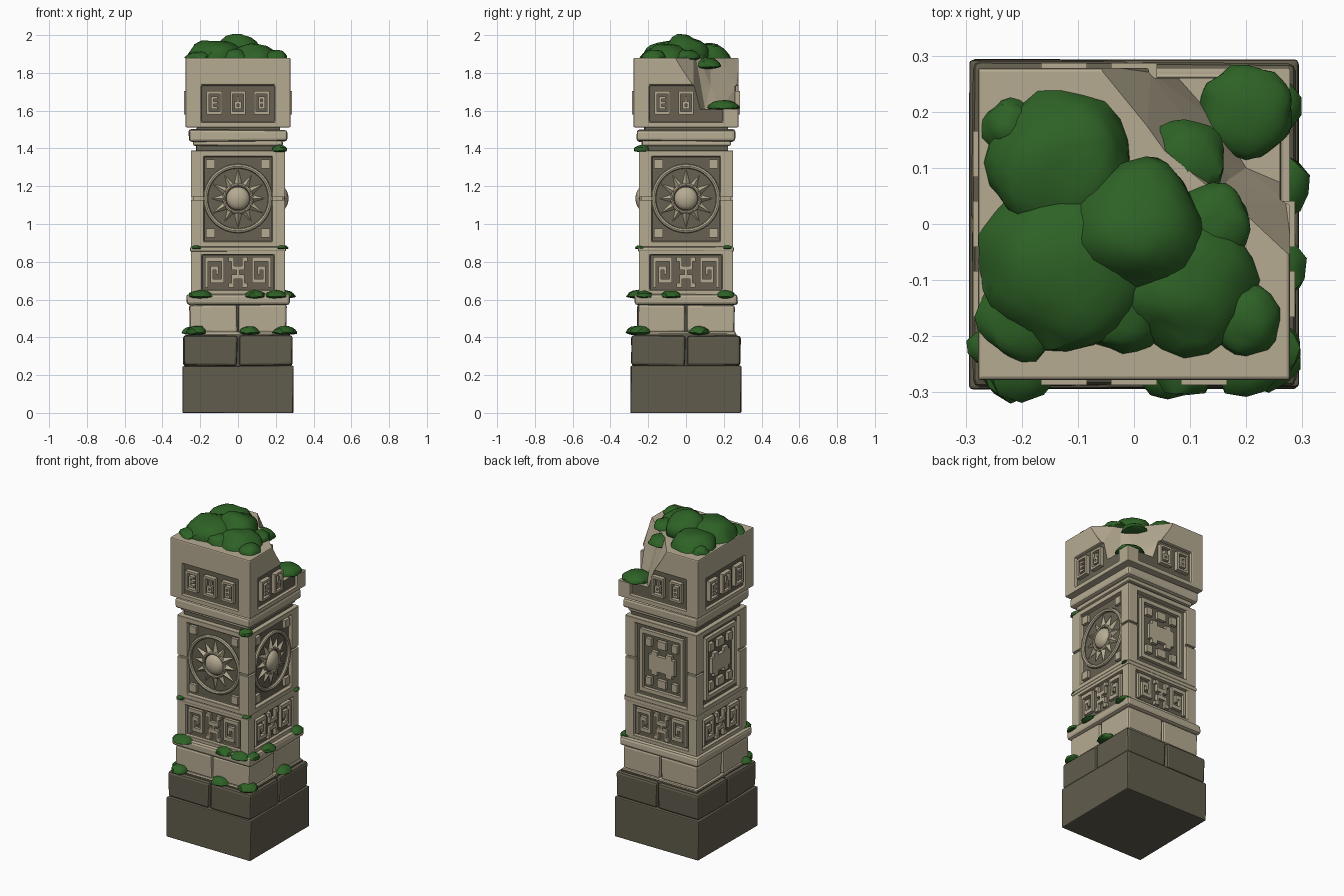
import bpy, bmesh, math, random
from mathutils import Matrix, Vector, noise

random.seed(4)
if "Cube" in bpy.data.objects:
    bpy.data.objects.remove(bpy.data.objects["Cube"], do_unlink=True)


def material(name, rgb):
    m = bpy.data.materials.new(name)
    m.use_nodes = True
    m.diffuse_color = (*rgb, 1)
    node = next(n for n in m.node_tree.nodes if n.type == 'BSDF_PRINCIPLED')
    node.inputs["Base Color"].default_value = (*rgb, 1)
    return m


STONE = material("pale stone", (0.47, 0.41, 0.29))
RECESS = material("shaded stone", (0.135, 0.12, 0.083))
BASE = material("dark base stone", (0.118, 0.107, 0.073))
MOSS = material("moss green", (0.027, 0.122, 0.019))


def turn(k):
    return Matrix.Rotation(k * math.pi / 2, 4, 'Z')


def finish(bm, name, mats, bevel=0, smooth=False):
    bmesh.ops.recalc_face_normals(bm, faces=bm.faces[:])
    mesh = bpy.data.meshes.new(name)
    bm.to_mesh(mesh)
    bm.free()
    ob = bpy.data.objects.new(name, mesh)
    bpy.context.collection.objects.link(ob)
    for m in mats:
        mesh.materials.append(m)
    bpy.ops.object.select_all(action='DESELECT')
    ob.select_set(True)
    bpy.context.view_layer.objects.active = ob
    if bevel:
        mod = ob.modifiers.new("worn edges", 'BEVEL')
        mod.width, mod.segments, mod.limit_method = bevel, 2, 'ANGLE'
        bpy.ops.object.modifier_apply(modifier=mod.name)
    if smooth:
        bpy.ops.object.shade_smooth_by_angle(angle=math.radians(35))
    return ob


def add_box(bm, lo, hi, jitter=0.0):
    lo, hi = Vector(lo), Vector(hi)
    mat = Matrix.Translation((lo + hi) / 2) @ Matrix.Diagonal((*(hi - lo), 1))
    for v in bmesh.ops.create_cube(bm, size=1, matrix=mat)["verts"]:
        v.co += Vector([random.uniform(-jitter, jitter) for _ in range(3)])


def slab(name, half, z0, z1, mat=STONE, bevel=0.01, jitter=0.003):
    bm = bmesh.new()
    add_box(bm, (-half, -half, z0), (half, half, z1), jitter)
    return finish(bm, name, [mat], bevel)


def block_row(name, half, z0, z1, mat, bevel):
    # four corner blocks with a joint in the middle of each side
    bm = bmesh.new()
    add_box(bm, (0.004, 0.004, z0), (half, half, z1), 0.003)
    for k in (1, 2, 3):
        part = bmesh.new()
        add_box(part, (0.004, 0.004, z0), (half, half, z1), 0.003)
        part.transform(turn(k))
        tmp = bpy.data.meshes.new("tmp")
        part.to_mesh(tmp)
        part.free()
        bm.from_mesh(tmp)
        bpy.data.meshes.remove(tmp)
    return finish(bm, name, [mat], bevel)


def panel_block(name, half, z0, z1, width, p0, p1, depth):
    # square block with a sunken panel on each side
    bm = bmesh.new()
    add_box(bm, (-half, -half, z0), (half, half, z1))
    for k in range(4):
        rot, out = turn(k), turn(k) @ Vector((0, -1, 0))
        face = max(bm.faces, key=lambda f: f.normal.dot(out) * f.calc_area())
        bmesh.ops.inset_individual(bm, faces=[face], thickness=0.03)
        for v in face.verts:
            u = (rot.inverted() @ v.co).x
            z = p1 if v.co.z > (z0 + z1) / 2 else p0
            v.co = rot @ Vector((math.copysign(width, u), -half, z))
        floor = bmesh.ops.extrude_discrete_faces(bm, faces=[face])["faces"][0]
        for v in floor.verts:
            v.co -= out * depth
        floor.material_index = 1
        bm.normal_update()
    return finish(bm, name, [STONE, RECESS], 0.006)


def carve(ob, cutter):
    cutter.hide_render = True
    mod = ob.modifiers.new("cut", 'BOOLEAN')
    mod.object, mod.operation, mod.solver, mod.use_self = cutter, 'DIFFERENCE', 'EXACT', True
    bpy.context.view_layer.objects.active = ob
    bpy.ops.object.modifier_apply(modifier=mod.name)
    bpy.data.objects.remove(cutter, do_unlink=True)


def relief(name, art, k, u, z, w, h, floor, top):
    # raised pattern from a small character grid
    rows = art.split()
    cw, ch = w / len(rows[0]), h / len(rows)
    bm = bmesh.new()
    for r, row in enumerate(rows):
        for c, cell in enumerate(row):
            if cell == "#":
                x, y = u - w / 2 + c * cw, z + h / 2 - r * ch
                corners = ((x, y), (x, y - ch), (x + cw, y - ch), (x + cw, y))
                bm.faces.new([bm.verts.new((a, -floor, b)) for a, b in corners])
    bmesh.ops.remove_doubles(bm, verts=bm.verts[:], dist=0.0005)
    ext = bmesh.ops.extrude_face_region(bm, geom=bm.faces[:])["geom"]
    for v in ext:
        if isinstance(v, bmesh.types.BMVert):
            v.co.y = -top
    bm.transform(turn(k))
    return finish(bm, name, [STONE])


# Stacked masonry
slab("base_block", 0.292, 0, 0.248, BASE, 0.006)
slab("base_core", 0.265, 0.2, 0.42, BASE, 0)
block_row("base_upper_blocks", 0.288, 0.25, 0.41, BASE, 0.014)
slab("plinth_core", 0.235, 0.4, 0.58, RECESS, 0)
slab("plinth_ledge", 0.262, 0.408, 0.43)
block_row("plinth_blocks", 0.256, 0.425, 0.572, STONE, 0.012)
slab("plinth_cap", 0.273, 0.57, 0.628, bevel=0.015)
panel_block("lower_frieze", 0.25, 0.625, 0.868, 0.19, 0.65, 0.838, 0.02)
slab("frieze_cap", 0.254, 0.855, 0.878, bevel=0.006, jitter=0.001)
shaft = panel_block("shaft", 0.25, 0.878, 1.39, 0.18, 0.907, 1.357, 0.025)
slab("neck", 0.22, 1.38, 1.52, RECESS, 0)
slab("neck_lip", 0.236, 1.412, 1.44)
slab("neck_slab", 0.26, 1.437, 1.5, bevel=0.014)
head = panel_block("head_block", 0.278, 1.512, 1.88, 0.195, 1.54, 1.735, 0.018)

# Joint running round the shaft corners
bm = bmesh.new()
for k in range(4):
    add_box(bm, (-0.3, -0.3, 1.128), (0.3, -0.237, 1.142))
    bmesh.ops.rotate(bm, verts=bm.verts[:], matrix=turn(1))
carve(shaft, finish(bm, "joint_cutter", [STONE]))

# Broken upper corner of the head
levels = (
    (1.61, ((0.07, 0.4), (0.07, 0.27), (0.15, 0.18), (0.2, 0.1), (0.27, 0.07), (0.4, 0.07))),
    (1.73, ((0.04, 0.4), (0.03, 0.27), (0.13, 0.13), (0.17, 0.08), (0.27, 0.04), (0.4, 0.04))),
    (1.95, ((-0.12, 0.4), (-0.11, 0.29), (0.02, 0.13), (0.13, 0.04), (0.29, -0.11), (0.4, -0.12))),
)
bm = bmesh.new()
rings = [[bm.verts.new((x, y, z)) for x, y in pts + ((0.4, 0.4),)] for z, pts in levels]
for a, b in zip(rings, rings[1:]):
    for i in range(len(a)):
        j = (i + 1) % len(a)
        bm.faces.new((a[i], a[j], b[j], b[i]))
bm.faces.new(rings[0])
bm.faces.new(rings[-1])
bmesh.ops.triangulate(bm, faces=bm.faces[:])
carve(head, finish(bm, "break_cutter", [STONE]))

# Friezes of small carved signs
SPIRAL = "####### #.....# #.###.# #.#.#.# #.#...# #.##### #......"
FIGURE = "##...## .#...#. .#####. ...#... .#####. .#...#. ##...##"
SIGNS = (
    "####### #.....# #.###.# #.#...# #.###.# #.#...# #.###.# #.....# #######",
    "####### #.....# #..#..# #..#..# #.###.# #.#.#.# #.###.# #.....# #######",
    "####### #.....# #.###.# #.#.#.# #.###.# #.#.#.# #.###.# #.....# #######",
)
MIRRORED = " ".join(r[::-1] for r in SPIRAL.split())
for k in range(4):
    for i, art in enumerate((SPIRAL, FIGURE, MIRRORED)):
        relief("frieze_sign", art, k, (i - 1) * 0.124, 0.744, 0.1, 0.16, 0.229, 0.249)
    for i, art in enumerate(SIGNS):
        if (k, i) not in ((1, 2), (2, 0)):  # lost with the broken corner
            relief("head_sign", art, k, (i - 1) * 0.125, 1.642, 0.082, 0.122, 0.259, 0.287)

# Sun discs on the front and right
MID = 1.135


def ring(bm, radius, thick, d):
    c = bmesh.ops.create_circle(bm, segments=8, radius=thick,
                                matrix=Matrix.Translation((radius, -d, 0)))["verts"]
    edges = list({e for v in c for e in v.link_edges})
    bmesh.ops.spin(bm, geom=c + edges, cent=(0, 0, 0), axis=(0, 1, 0),
                   angle=math.tau, steps=36, use_merge=True)


for k in (0, 1):
    bm = bmesh.new()
    ring(bm, 0.171, 0.012, 0.234)
    ring(bm, 0.073, 0.009, 0.236)
    bmesh.ops.create_uvsphere(bm, u_segments=24, v_segments=12, radius=0.062,
                              matrix=Matrix.Translation((0, -0.23, 0)) @ Matrix.Diagonal((1, 0.6, 1, 1)))
    for i in range(12):
        length = 0.085 if i % 2 == 0 else 0.07
        bmesh.ops.create_cone(bm, segments=4, radius1=0.022, radius2=0, depth=length, cap_ends=True,
                              matrix=Matrix.Translation((0, -0.227, 0))
                              @ Matrix.Rotation(i * math.tau / 12, 4, 'Y')
                              @ Matrix.Translation((0, 0, 0.072 + length / 2)))
    for sx in (-1, 1):
        for sz in (-1, 1):
            x, z = sx * 0.145, sz * 0.182
            add_box(bm, (x - 0.024, -0.244, z - 0.024), (x + 0.024, -0.22, z + 0.024))
    bm.transform(turn(k) @ Matrix.Translation((0, 0, MID)))
    finish(bm, "sun_disc", [STONE], smooth=True)

# Stepped square emblem on the back and left
EMBLEM = """############### #.............# #.##..###..##.# #.##..###..##.#
#.............# #...##...##...# #..#########..# #..#########..# #..#########..#
#..#########..# #...##...##...# #.............# #.##..###..##.# #.##..###..##.#
#.............# ###############"""
for k in (2, 3):
    relief("square_emblem", EMBLEM, k, 0, MID, 0.3, 0.39, 0.224, 0.246)


# Moss cushions: x, y, z, radius, height
def moss(name, spots, detail):
    bm = bmesh.new()
    for x, y, z, r, h in spots:
        for v in bmesh.ops.create_icosphere(bm, subdivisions=detail, radius=1)["verts"]:
            p = v.co.copy()
            p *= 1 + 0.16 * noise.noise(p * 1.7 + Vector((x, y, z)) * 20)
            v.co = (x + p.x * r, y + p.y * r, z + p.z * (h if p.z > 0 else h * 0.35))
    finish(bm, name, [MOSS], smooth=True)


moss("top_moss", (
    (-0.13, 0.11, 1.88, 0.13, 0.08), (-0.12, -0.07, 1.88, 0.155, 0.095),
    (0.0, -0.01, 1.89, 0.125, 0.11), (0.09, -0.1, 1.88, 0.125, 0.075),
    (0.2, -0.17, 1.88, 0.065, 0.04), (-0.2, -0.165, 1.88, 0.075, 0.035),
    (-0.02, -0.15, 1.88, 0.08, 0.05), (-0.22, 0.17, 1.88, 0.05, 0.035),
    (0.09, 0.11, 1.835, 0.073, 0.045), (0.14, 0.0, 1.88, 0.07, 0.045)), 3)
moss("broken_corner_moss", ((0.2, 0.2, 1.615, 0.085, 0.04),), 3)
E = 0.262
moss("ledge_moss", (
    (-0.22, -E, 0.425, 0.055, 0.038), (0.06, -E, 0.425, 0.055, 0.035), (0.24, -0.24, 0.425, 0.058, 0.038),
    (E, 0.07, 0.425, 0.055, 0.035), (-E, -0.22, 0.425, 0.035, 0.03),
    (-0.2, -0.25, 0.617, 0.065, 0.034), (0.09, -0.25, 0.617, 0.06, 0.034), (0.2, -0.25, 0.617, 0.06, 0.034),
    (0.25, -0.22, 0.617, 0.05, 0.03), (0.25, -0.08, 0.617, 0.06, 0.03), (0.25, 0.21, 0.617, 0.05, 0.034),
    (0.22, -0.235, 1.39, 0.042, 0.03),
    (-0.22, -0.245, 0.872, 0.026, 0.016), (0.23, -0.24, 0.872, 0.028, 0.016), (0.243, 0.22, 0.872, 0.026, 0.016)), 2)
